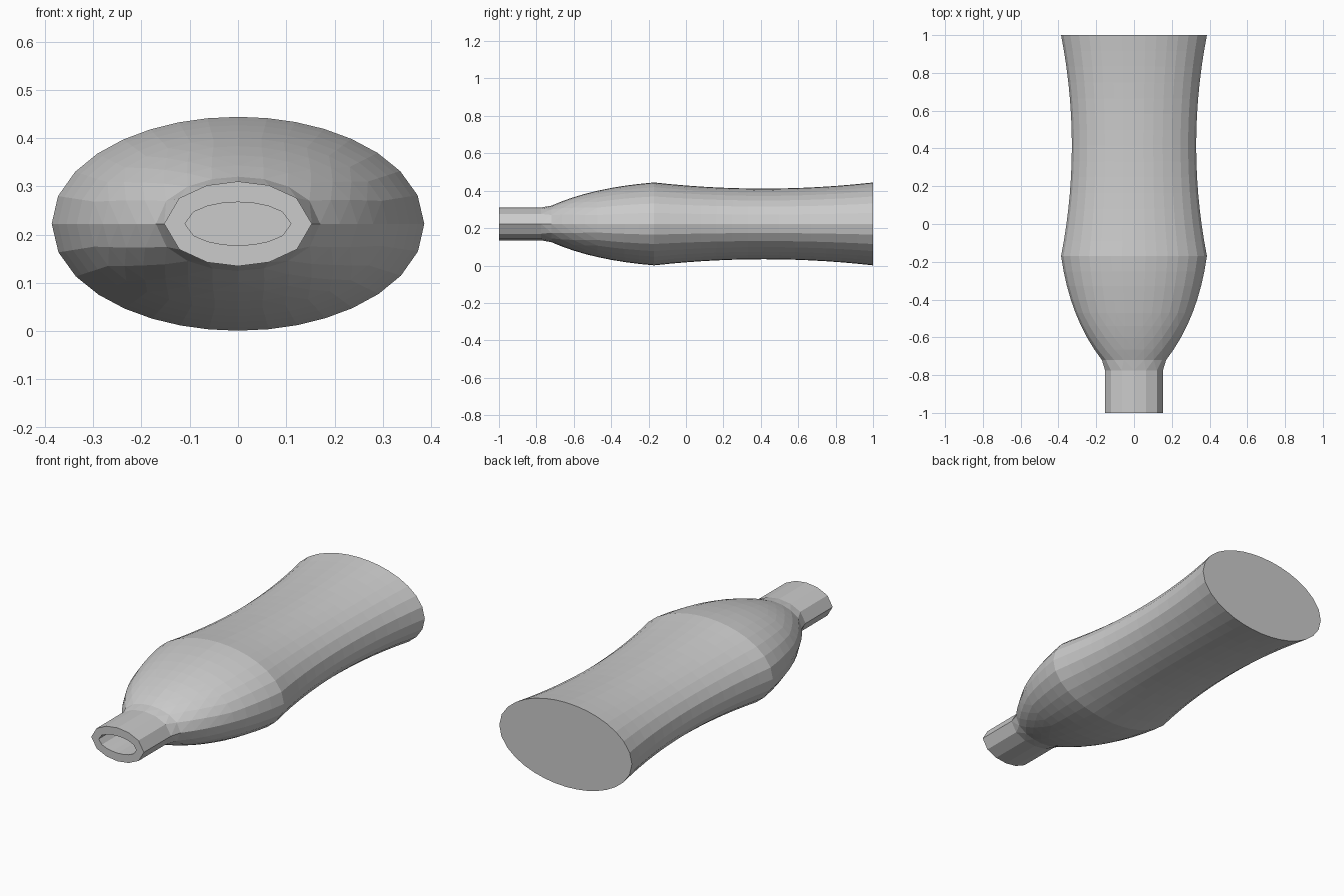
import bpy, bmesh, math

if "Cube" in bpy.data.objects:
    bpy.data.objects.remove(bpy.data.objects["Cube"])

CZ = 0.2225          # height of the bottle axis
RATIO = 0.574        # cross-section height / width
WALL = 0.043         # wall thickness


def ellipse(a, b, n):
    """n points spaced evenly along the ellipse's outline, with their fraction."""
    fine = [(a * math.cos(t * math.tau / 720), b * math.sin(t * math.tau / 720)) for t in range(721)]
    run = [0.0]
    for p, q in zip(fine, fine[1:]):
        run.append(run[-1] + math.dist(p, q))
    pts, j = [], 0
    for i in range(n):
        while run[j] < run[-1] * i / n - 1e-6:
            j += 1
        pts.append(fine[j])
    return pts


def add_ring(bm, y, a, b, n):
    return [bm.verts.new((x, y, CZ + z)) for x, z in ellipse(a, b, n)]


def stitch(bm, r, s):
    """Join two rings: quads for equal counts, a triangle strip otherwise."""
    n, m = len(r), len(s)
    if n == m:
        for i in range(n):
            bm.faces.new((r[i], r[(i + 1) % n], s[(i + 1) % n], s[i]))
        return
    i = j = 0
    while i < n or j < m:
        if j == m or (i < n and (i + 0.5) / n <= (j + 0.5) / m):
            bm.faces.new((r[i % n], r[(i + 1) % n], s[j % m]))
            i += 1
        else:
            bm.faces.new((r[i % n], s[(j + 1) % m], s[j % m]))
            j += 1


# Profile: (y, half width, number of sides)
profile = [(-1.0, 0.153, 12), (-0.775, 0.153, 12)]
# Domed shoulder
p0, p1, p2 = (-0.72, 0.17), (-0.50, 0.34), (-0.17, 0.386)
for k in range(9):
    t = k / 8
    y, r = ((1 - t) ** 2 * u + 2 * t * (1 - t) * v + t * t * w for u, v, w in zip(p0, p1, p2))
    profile.append((y, r, (16, 20, 24, 28)[k] if k < 4 else 32))
# Waisted body
for k in range(1, 15):
    s = k / 14
    profile.append((-0.17 + 1.17 * s, 0.386 - 0.057 * 4 * s * (1 - s), 32))

bm = bmesh.new()

# Outer skin with flat base
outer = [add_ring(bm, y, r, r * RATIO, n) for y, r, n in profile]
for a, b in zip(outer, outer[1:]):
    stitch(bm, a, b)
bm.faces.new(outer[-1])

# Inner cavity, open at the mouth
inner = [add_ring(bm, min(y, 1 - WALL), r - WALL, r * RATIO - WALL, max(n, 16)) for y, r, n in profile]
for a, b in zip(inner, inner[1:]):
    stitch(bm, a, b)
bm.faces.new(inner[-1])

# Mouth rim
stitch(bm, outer[0], inner[0])

bmesh.ops.recalc_face_normals(bm, faces=bm.faces[:])
mesh = bpy.data.meshes.new("bottle")
bm.to_mesh(mesh)
bm.free()
bpy.context.collection.objects.link(bpy.data.objects.new("bottle", mesh))
